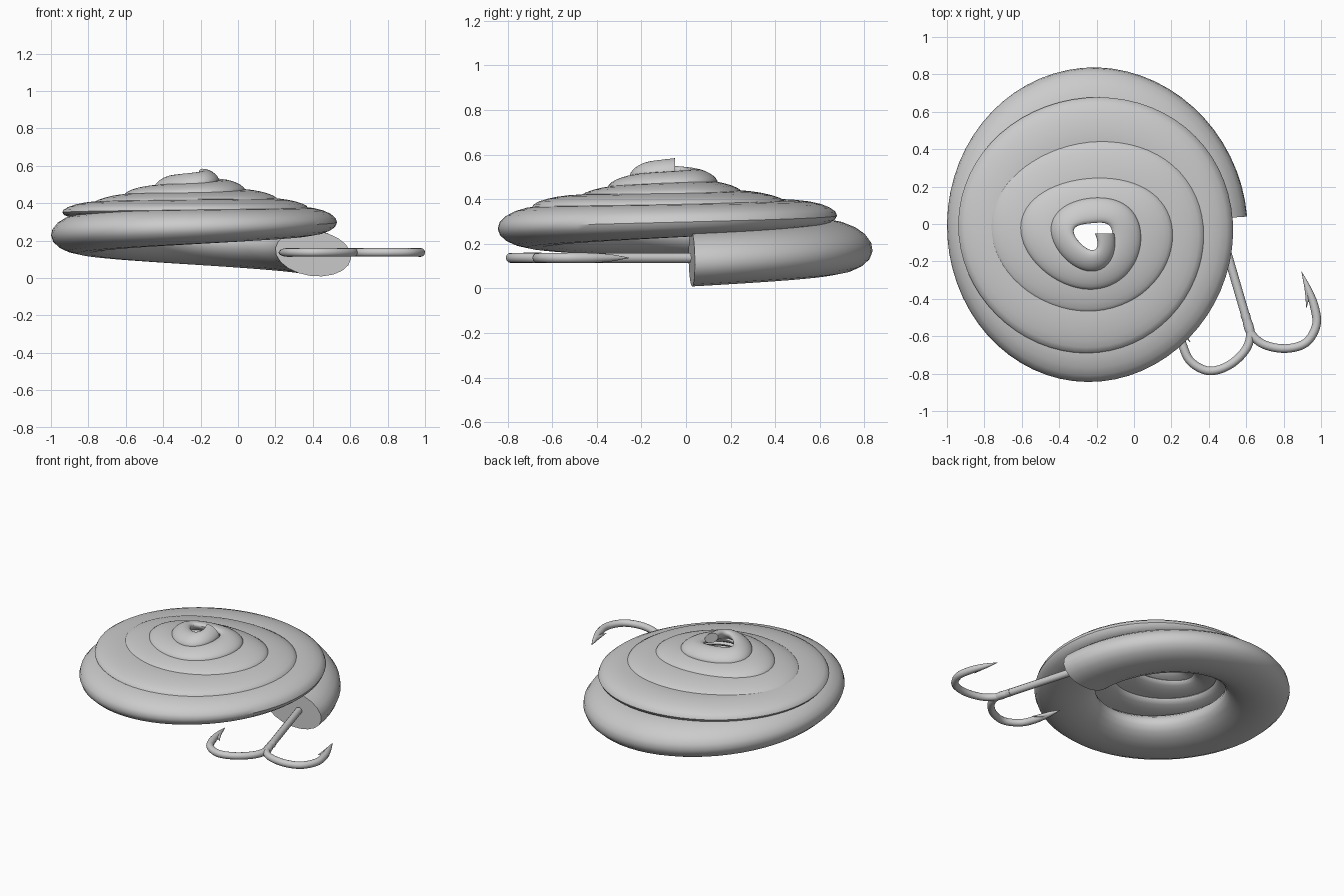
import bpy, math
from mathutils import Vector

if "Cube" in bpy.data.objects:
    bpy.data.objects.remove(bpy.data.objects["Cube"])


def key(vals, s):
    """Smooth interpolation through evenly spaced key values."""
    n = len(vals) - 1
    s = max(0.0, min(n, s))
    i = min(int(s), n - 1)
    t = s - i
    p1, p2 = vals[i], vals[i + 1]
    p0 = vals[i - 1] if i else 2 * p1 - p2
    p3 = vals[i + 2] if i + 2 <= n else 2 * p2 - p1
    return 0.5 * (2 * p1 + (p2 - p0) * t + (2 * p0 - 5 * p1 + 4 * p2 - p3) * t * t
                  + (3 * p1 - p0 - 3 * p2 + p3) * t ** 3)


def add_mesh(name, verts, faces):
    me = bpy.data.meshes.new(name)
    me.from_pydata(verts, [], faces)
    ob = bpy.data.objects.new(name, me)
    bpy.context.collection.objects.link(ob)
    bpy.ops.object.select_all(action='DESELECT')
    ob.select_set(True)
    bpy.context.view_layer.objects.active = ob
    bpy.ops.object.mode_set(mode='EDIT')
    bpy.ops.mesh.select_all(action='SELECT')
    bpy.ops.mesh.normals_make_consistent(inside=False)
    bpy.ops.object.mode_set(mode='OBJECT')
    bpy.ops.object.shade_smooth_by_angle(angle=math.radians(40))
    return ob


def loft(name, rings):
    n = len(rings[0])
    verts = [v for r in rings for v in r]
    faces = [(i * n + j, i * n + (j + 1) % n, (i + 1) * n + (j + 1) % n, (i + 1) * n + j)
             for i in range(len(rings) - 1) for j in range(n)]
    faces += [tuple(range(n)), tuple(range(len(verts) - n, len(verts)))]
    return add_mesh(name, verts, faces)


# Spiral coil: one key per half turn, five turns in all
RX = [.83, .78, .75, .72, .595, .555, .43, .39, .26, .23, .12]      # outer radius along x
RY = [.86, .82, .705, .66, .48, .44, .29, .31, .19, .21, .12]       # outer radius along y
W = [.205, .2, .185, .175, .165, .15, .13, .11, .08, .067, .058]    # half width
H = [.122, .11, .075, .045, .036, .032, .03, .03, .03, .03, .03]    # half height
Z = [.13, .24, .305, .365, .39, .415, .44, .46, .49, .51, .545]     # centre height
TILT = [.14, .06, .04, .08, .1, .13, .15, .18, .3, .45, .55]
rings, steps, sides = [], 320, 20
for i in range(steps + 1):
    th = math.radians(4) + (10 * math.pi - math.radians(4)) * i / steps
    s = th / math.pi
    w, h, tilt = key(W, s), key(H, s), key(TILT, s)
    a, b = key(RX, s) - w, key(RY, s - 0.5) - w
    centre = Vector((-.22 + a * math.cos(th), -.02 - .003 * s + b * math.sin(th), key(Z, s)))
    out = Vector((math.cos(th), math.sin(th), 0))
    up = Vector((0, 0, 1))
    u = out * math.cos(tilt) - up * math.sin(tilt)
    v = out * math.sin(tilt) + up * math.cos(tilt)
    rings.append([centre + u * w * math.cos(q) + v * h * math.sin(q)
                  for q in (2 * math.pi * j / sides for j in range(sides))])
loft("spiral_coil", rings)

# Double hook lying flat, mirrored about the shank axis
HZ, R = .137, .023
fork = Vector((.605, -.52))
axis = Vector((.28, -.96)).normalized()


def mirror(p):
    d = Vector(p) - fork
    return fork + 2 * axis * d.dot(axis) - d


def wire(name, pts, radii):
    n = len(pts) - 1
    m = n * 6
    rr = []
    xs, ys = [p[0] for p in pts], [p[1] for p in pts]
    path = [Vector((key(xs, k * n / m), key(ys, k * n / m))) for k in range(m + 1)]
    for k, p in enumerate(path):
        t = (path[min(k + 1, m)] - path[max(k - 1, 0)]).normalized()
        r = key(radii, k * n / m)
        rr.append([Vector((p.x - t.y * r * math.cos(q), p.y + t.x * r * math.cos(q),
                           HZ + r * math.sin(q)))
                   for q in (2 * math.pi * j / 12 for j in range(12))])
    loft(name, rr)


shank_top = fork - axis * .56
wire("hook_shank", [shank_top, fork - axis * .28, fork], [R, R, R])
bend = [(.597, -.48), (.62, -.575), (.69, -.642), (.81, -.666), (.92, -.634),
        (.975, -.54), (.964, -.44), (.93, -.345), (.896, -.255)]
barb = [(.912, -.30), (.928, -.37), (.921, -.45)]
for side, f in (("right", Vector), ("left", mirror)):
    wire("hook_bend_" + side, [f(p) for p in bend], [R] * 6 + [R, .017, .001])
    wire("hook_barb_" + side, [f(p) for p in barb], [.008, .013, .001])
